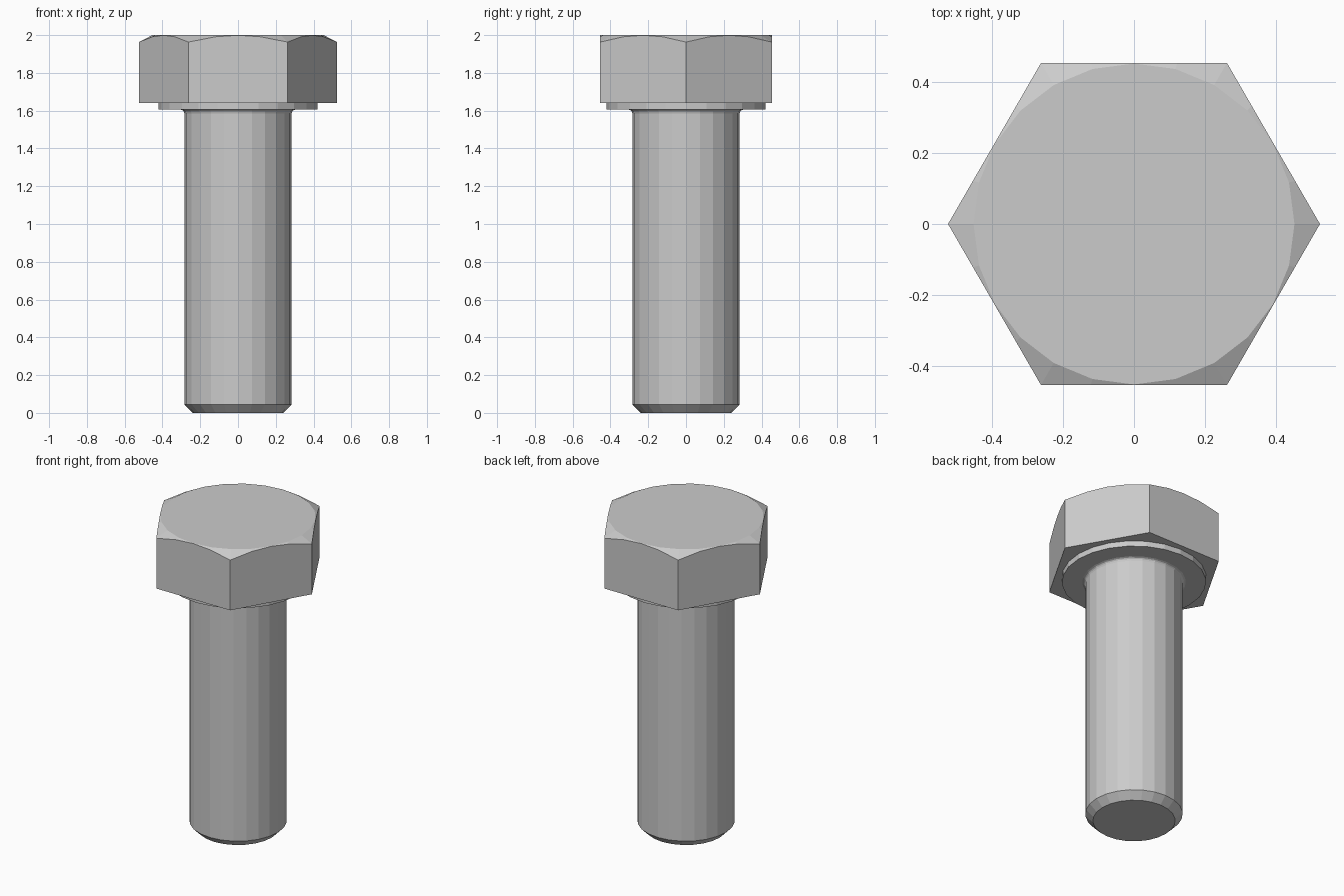
import bpy
from math import sin, cos, pi

if "Cube" in bpy.data.objects:
    bpy.data.objects.remove(bpy.data.objects["Cube"])

SIDES = 24


def add_object(name, verts, faces):
    mesh = bpy.data.meshes.new(name)
    mesh.from_pydata(verts, [], faces)
    mesh.update()
    obj = bpy.data.objects.new(name, mesh)
    bpy.context.collection.objects.link(obj)
    return obj


def revolve(name, profile, sides=SIDES):
    """Stack rings of (radius, z) from bottom to top and cap both ends."""
    verts = [(r * cos(2 * pi * i / sides), r * sin(2 * pi * i / sides), z)
             for r, z in profile for i in range(sides)]
    faces = [tuple(reversed(range(sides)))]
    for k in range(len(profile) - 1):
        a, b = k * sides, (k + 1) * sides
        for i in range(sides):
            j = (i + 1) % sides
            faces.append((a + i, a + j, b + j, b + i))
    faces.append(tuple(range(len(verts) - sides, len(verts))))
    return add_object(name, verts, faces)


# Shank: chamfered tip, straight body, small fillet under the head
revolve("shank", [(0.24, 0), (0.284, 0.045), (0.284, 1.585), (0.287, 1.595),
                  (0.292, 1.601), (0.302, 1.605)])

# Washer face beneath the head
revolve("washer_face", [(0.42, 1.605), (0.42, 1.64)])

# Hexagonal head, its top corners trimmed by a shallow cone
head = revolve("hex_head", [(0.525, 1.64), (0.525, 2.06)], sides=6)
cutter = revolve("head_chamfer_cutter", [(0.7, 1.5), (0.7, 1.873), (0.453, 2.0)])
cutter.hide_render = True
cutter.hide_viewport = True
trim = head.modifiers.new("corner_chamfer", 'BOOLEAN')
trim.operation = 'INTERSECT'
trim.solver = 'EXACT'
trim.object = cutter
